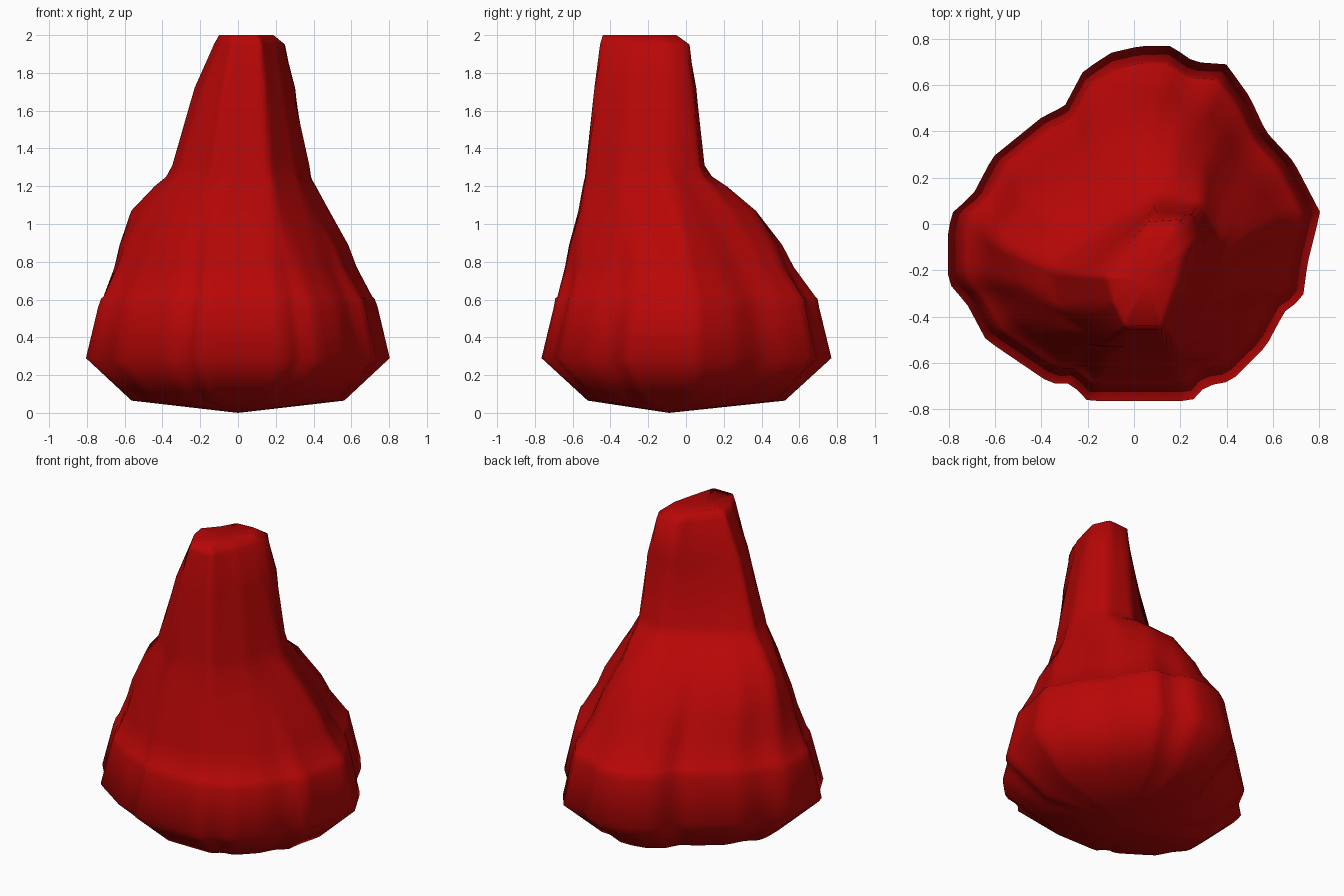
import bpy, bmesh, math
from mathutils import Vector

if "Cube" in bpy.data.objects:
    bpy.data.objects.remove(bpy.data.objects["Cube"])

N = 96

# Cross-section outlines, counter-clockwise
BASE = [(-.2, -.765), (.25, -.765), (.31, -.7), (.42, -.68), (.57, -.53), (.65, -.38),
        (.73, -.32), (.75, -.17), (.805, .05), (.69, .27), (.57, .4), (.5, .55), (.4, .69),
        (.26, .7), (.16, .77), (.03, .77), (-.1, .74), (-.22, .66), (-.3, .51), (-.4, .46),
        (-.61, .29), (-.7, .12), (-.78, .06), (-.805, -.03), (-.805, -.25), (-.72, -.35),
        (-.64, -.5), (-.36, -.69), (-.27, -.69)]
SHOULDER = [(-.12, -.57), (.2, -.56), (.37, -.35), (.49, -.05), (.37, .11), (.3, .25),
            (.18, .37), (0, .37), (-.2, .22), (-.45, .08), (-.565, -.1), (-.5, -.26),
            (-.34, -.46)]
NECK = [(-.13, -.53), (.17, -.525), (.3, -.35), (.38, -.1), (.29, .07), (.1, .1),
        (-.1, -.02), (-.35, -.19), (-.31, -.37)]
UPPER = [(-.08, -.485), (.14, -.485), (.24, -.3), (.305, -.08), (.25, .04), (.08, .055),
         (-.06, -.06), (-.23, -.22), (-.18, -.38)]
TIP = [(-.04, -.455), (.12, -.455), (.2, -.28), (.25, -.08), (.2, .02), (.06, .01),
       (-.04, -.1), (-.13, -.22), (-.1, -.34)]
CAP = [(-.03, -.44), (.11, -.44), (.15, -.3), (.19, -.14), (.15, -.05), (.03, -.06),
       (-.02, -.15), (-.1, -.24), (-.08, -.34)]


def resample(outline, cx, cy):
    """Sample an outline at N even angles around a centre."""
    c, pts = Vector((cx, cy)), [Vector(p) for p in outline]
    ring = []
    for i in range(N):
        a = math.tau * i / N
        d = Vector((math.cos(a), math.sin(a)))
        best = 0
        for p, q in zip(pts, pts[1:] + pts[:1]):
            e, w = q - p, p - c
            den = d.cross(e)
            if abs(den) > 1e-9:
                t, u = w.cross(e) / den, w.cross(d) / den
                if -1e-6 <= u <= 1 + 1e-6:
                    best = max(best, t)
        ring.append(c + d * best)
    return ring


def mix(a, b, t):
    return [p.lerp(q, t) for p, q in zip(a, b)]


def scaled(ring, sx, sy):
    return [Vector((p.x * sx, p.y * sy)) for p in ring]


base = resample(BASE, 0, 0)
shoulder = resample(SHOULDER, -.02, -.1)
neck = resample(NECK, .03, -.2)
upper = resample(UPPER, .05, -.22)
tip = resample(TIP, .06, -.23)
cap = resample(CAP, .05, -.24)
skirt_top = scaled(base, .885, .89)

# Stack of sections from the bowl-shaped underside to the blunt tip
sections = [(.065, scaled(base, .7, .68)), (.29, base), (.56, scaled(base, .92, .915)),
            (.605, scaled(base, .9, .905)), (.615, skirt_top),
            (.77, mix(skirt_top, shoulder, .36)),
            (.89, mix(skirt_top, shoulder, .56)), (1.07, shoulder),
            (1.2, mix(shoulder, neck, .57)), (1.25, mix(shoulder, neck, .85)),
            (1.31, neck), (1.72, upper), (1.95, tip), (2.0, cap)]

bm = bmesh.new()
rings = [[bm.verts.new((p.x, p.y, z)) for p in ring] for z, ring in sections]
bottom = bm.verts.new((0, -.09, 0))
top = bm.verts.new((.05, -.24, 1.98))
for i in range(N):
    j = (i + 1) % N
    bm.faces.new((bottom, rings[0][j], rings[0][i]))
    bm.faces.new((rings[-1][i], rings[-1][j], top))
    for lo, hi in zip(rings, rings[1:]):
        bm.faces.new((lo[i], lo[j], hi[j], hi[i]))
bmesh.ops.recalc_face_normals(bm, faces=bm.faces)

mesh = bpy.data.meshes.new("rock_spire")
bm.to_mesh(mesh)
bm.free()
spire = bpy.data.objects.new("rock_spire", mesh)
bpy.context.collection.objects.link(spire)

# Red, fully smooth surface
red = bpy.data.materials.new("red")
red.diffuse_color = (.48, .002, .002, 1)
red.use_nodes = True
red.node_tree.nodes["Principled BSDF"].inputs["Base Color"].default_value = red.diffuse_color
mesh.materials.append(red)
bpy.context.view_layer.objects.active = spire
spire.select_set(True)
bpy.ops.object.shade_smooth()
